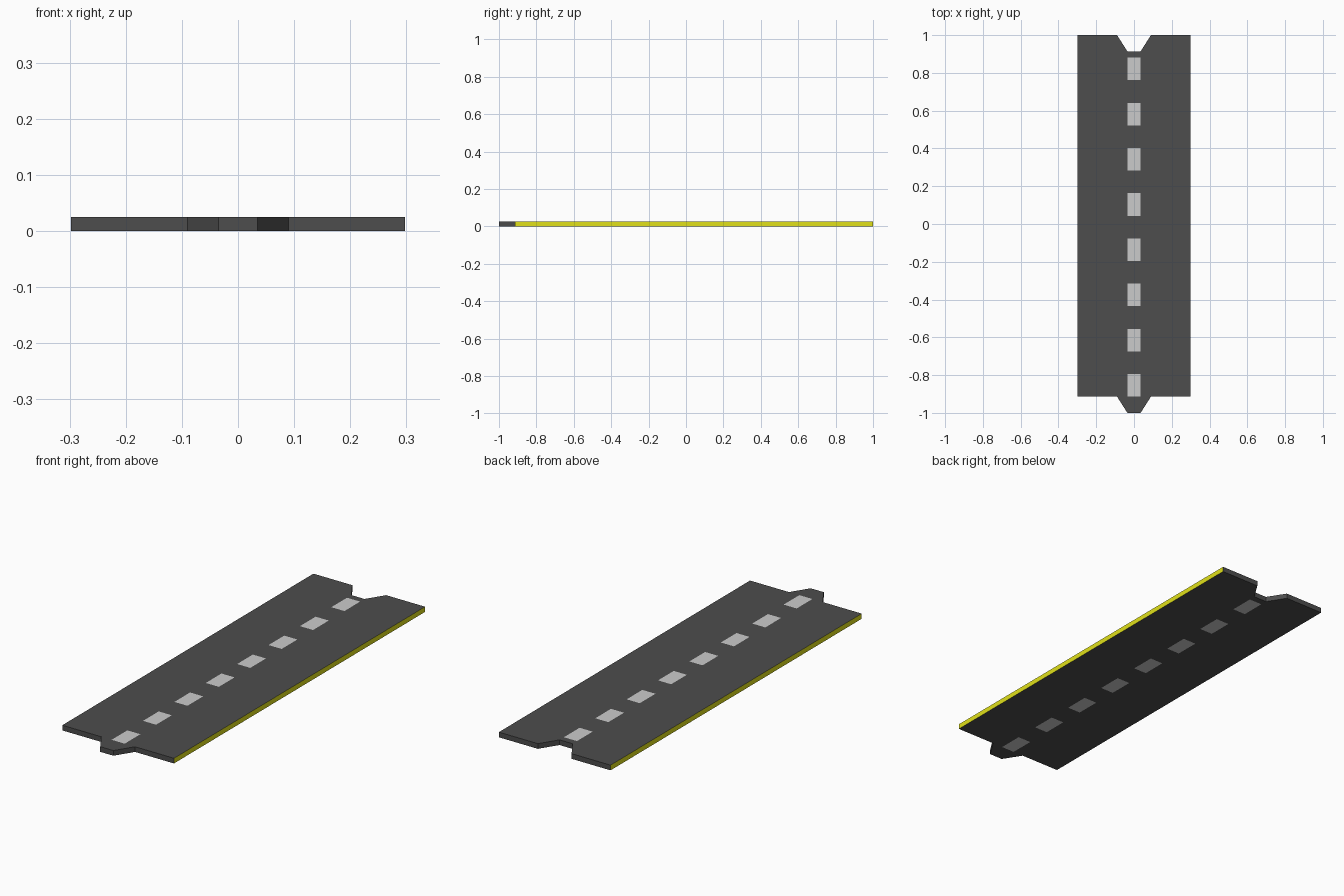
import bpy, bmesh

if "Cube" in bpy.data.objects:
    bpy.data.objects.remove(bpy.data.objects["Cube"])

BODY, TAB = 0.957, 0.0865       # section length and tab depth
HALF_W, BASE_W, TIP_W = 0.298, 0.09, 0.035
THICK = 0.025


def material(name, rgb):
    m = bpy.data.materials.new(name)
    m.diffuse_color = (*rgb, 1)
    m.use_nodes = True
    m.node_tree.nodes["Principled BSDF"].inputs["Base Color"].default_value = m.diffuse_color
    return m


asphalt = material("asphalt", (0.075, 0.075, 0.075))
paint = material("lane_paint", (0.52, 0.52, 0.52))
yellow = material("yellow_edge", (0.75, 0.75, 0.01))


def road_section(name, y0):
    y1 = y0 + BODY
    step = BODY / 8
    # centre strip stations: tab tip, dash edges, notch bottom
    ys = [y0 - TAB] + [y0 + step * i for i in range(8)] + [y1 - TAB]
    bm = bmesh.new()
    left = [bm.verts.new((-TIP_W, y, 0)) for y in ys]
    right = [bm.verts.new((TIP_W, y, 0)) for y in ys]

    # dashed centre line
    for i in range(len(ys) - 1):
        f = bm.faces.new((left[i], right[i], right[i + 1], left[i + 1]))
        f.material_index = 1 if i % 2 == 1 else 0

    # mirrored lanes with tab and notch slopes
    for s, strip in ((1, right), (-1, left)):
        outer = [bm.verts.new((s * x, y, 0)) for x, y in
                 ((BASE_W, y0), (HALF_W, y0), (HALF_W, y1), (BASE_W, y1))]
        loop = outer + strip[::-1]
        bm.faces.new(loop if s > 0 else loop[::-1])

    # thickness, keeping the underside
    ret = bmesh.ops.extrude_face_region(bm, geom=bm.faces[:], use_keep_orig=True)
    top = [g for g in ret["geom"] if isinstance(g, bmesh.types.BMVert)]
    bmesh.ops.translate(bm, verts=top, vec=(0, 0, THICK))
    bmesh.ops.recalc_face_normals(bm, faces=bm.faces[:])

    # yellow outer sides, asphalt on the other walls
    for f in bm.faces:
        if abs(f.normal.z) < 0.5:
            f.material_index = 2 if abs(f.normal.x) > 0.99 else 0

    me = bpy.data.meshes.new(name)
    bm.to_mesh(me)
    bm.free()
    for m in (asphalt, paint, yellow):
        me.materials.append(m)
    bpy.context.collection.objects.link(bpy.data.objects.new(name, me))


# two interlocking sections
road_section("front_road_section", -1 + TAB)
road_section("back_road_section", -1 + TAB + BODY)
